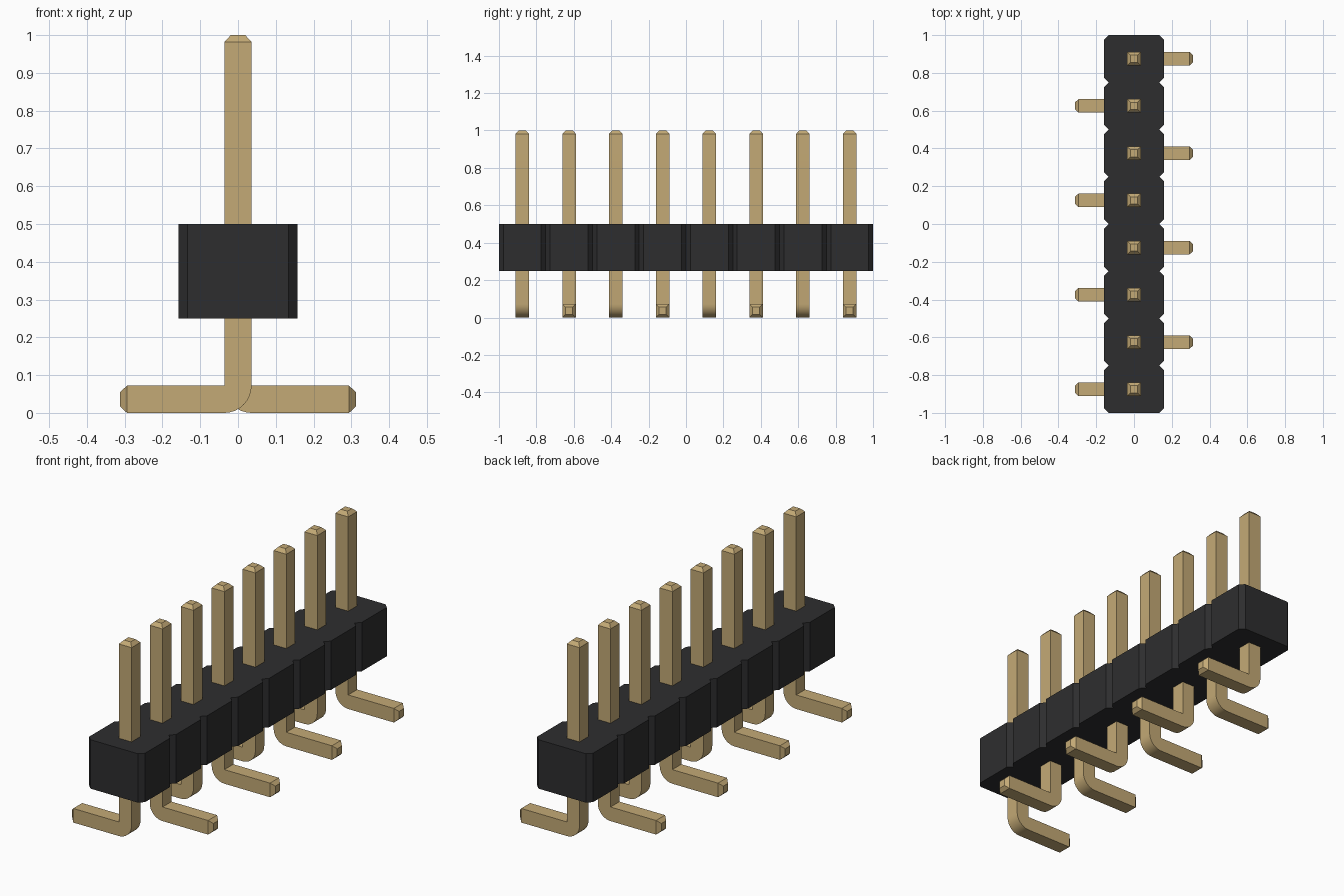
import bpy, bmesh, math

cube = bpy.data.objects.get("Cube")
if cube:
    bpy.data.objects.remove(cube, do_unlink=True)

COUNT, PITCH = 8, 0.25
HALF_X, CHAMFER = 0.158, 0.024       # housing half depth and corner cut
Z_LOW, Z_HIGH = 0.25, 0.5
R = 0.036                            # half thickness of a pin
TIP_R, TIP_LEN = 0.019, 0.018        # tapered ends
FOOT_X = 0.312


def material(name, rgb):
    m = bpy.data.materials.new(name)
    m.use_nodes = True
    m.diffuse_color = (*rgb, 1)
    m.node_tree.nodes["Principled BSDF"].inputs["Base Color"].default_value = (*rgb, 1)
    return m


def make_object(name, bm, mat):
    bmesh.ops.recalc_face_normals(bm, faces=bm.faces)
    mesh = bpy.data.meshes.new(name)
    bm.to_mesh(mesh)
    bm.free()
    mesh.materials.append(mat)
    obj = bpy.data.objects.new(name, mesh)
    bpy.context.collection.objects.link(obj)
    return obj


black = material("black plastic", (0.027, 0.027, 0.028))
gold = material("gold metal", (0.55, 0.40, 0.18))

# Housing: row of chamfered cells as one notched outline, extruded upward
side = []
for i in range(COUNT):
    y0 = -1 + i * PITCH
    if i == 0:
        side.append((HALF_X - CHAMFER, y0))
    side += [(HALF_X, y0 + CHAMFER), (HALF_X, y0 + PITCH - CHAMFER),
             (HALF_X - CHAMFER, y0 + PITCH)]
outline = side + [(-x, y) for x, y in reversed(side)]
bm = bmesh.new()
base = bm.faces.new([bm.verts.new((x, y, Z_LOW)) for x, y in outline])
top = bmesh.ops.extrude_face_region(bm, geom=[base])["geom"]
bmesh.ops.translate(bm, vec=(0, 0, Z_HIGH - Z_LOW),
                    verts=[v for v in top if isinstance(v, bmesh.types.BMVert)])
make_object("housing", bm, black)


def make_pin(name, y, way):
    """Square pin swept down from its tip, round the bend and out along its foot."""
    t = R - TIP_R
    # Each section: inner point, outer point (x, z), half width in y
    sections = [((TIP_R, 1), (-TIP_R, 1), TIP_R),
                ((R, 1 - TIP_LEN), (-R, 1 - TIP_LEN), R)]
    for k in range(9):
        a = math.pi + k / 8 * math.pi / 2
        sections.append(((R, 2 * R),
                         (R + 2 * R * math.cos(a), 2 * R + 2 * R * math.sin(a)), R))
    sections += [((FOOT_X - TIP_LEN, 2 * R), (FOOT_X - TIP_LEN, 0), R),
                 ((FOOT_X, 2 * R - t), (FOOT_X, t), TIP_R)]
    bm = bmesh.new()
    rings = []
    for (xi, zi), (xo, zo), w in sections:
        rings.append([bm.verts.new((way * x, y + s, z)) for x, s, z in
                      ((xi, -w, zi), (xi, w, zi), (xo, w, zo), (xo, -w, zo))])
    for a, b in zip(rings, rings[1:]):
        for j in range(4):
            k = (j + 1) % 4
            bm.faces.new((a[j], a[k], b[k], b[j]))
    bm.faces.new(rings[0])
    bm.faces.new(rings[-1])
    # Merge the shared inside corner of the bend
    bmesh.ops.remove_doubles(bm, verts=bm.verts, dist=1e-5)
    return make_object(name, bm, gold)


# Pins: feet alternate between the two sides
pins = [make_pin(f"pin_{i + 1}", -1 + (i + 0.5) * PITCH, 1 if i % 2 else -1)
        for i in range(COUNT)]

# Smooth only the round bends
bpy.ops.object.select_all(action="DESELECT")
for p in pins:
    p.select_set(True)
bpy.context.view_layer.objects.active = pins[0]
bpy.ops.object.shade_smooth_by_angle(angle=math.radians(25))
